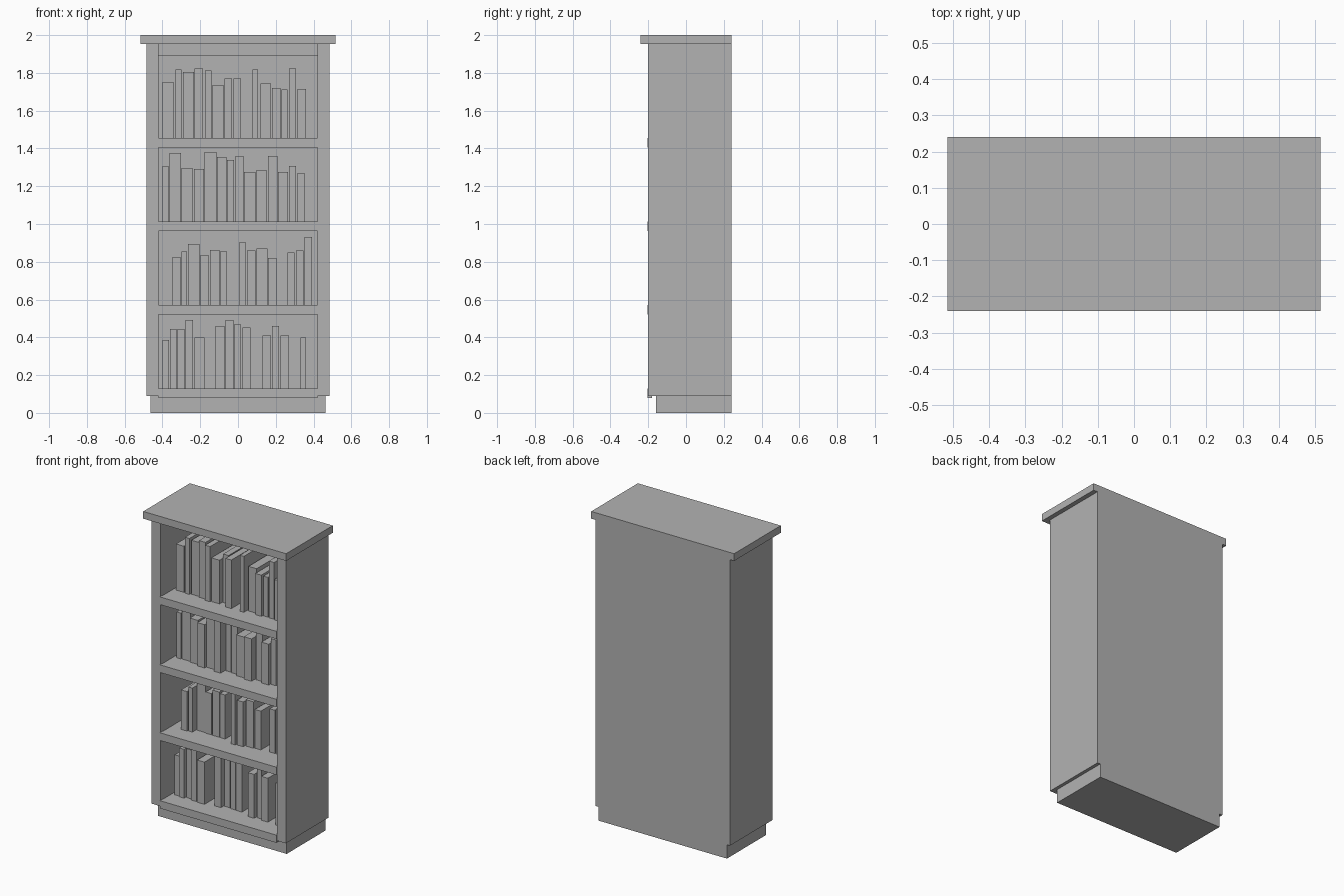
import bpy, bmesh, random
from mathutils import Matrix, Vector

random.seed(4)
grey = bpy.data.materials.new("plain_grey")
grey.diffuse_color = (0.45, 0.45, 0.45, 1)


def box(name, x0, x1, y0, y1, z0, z1):
    """Axis-aligned box given by its limits."""
    bm = bmesh.new()
    size = Vector((x1 - x0, y1 - y0, z1 - z0))
    centre = Vector((x0 + x1, y0 + y1, z0 + z1)) / 2
    bmesh.ops.create_cube(bm, size=1, matrix=Matrix.LocRotScale(centre, None, size))
    mesh = bpy.data.meshes.new(name)
    bm.to_mesh(mesh)
    bm.free()
    mesh.materials.append(grey)
    ob = bpy.data.objects.new(name, mesh)
    bpy.context.collection.objects.link(ob)
    return ob


BACK = 0.24      # rear plane shared by the whole case
INNER = 0.42     # half width of the opening

# Case
box("plinth", -0.463, 0.463, -0.16, BACK, 0, 0.09)
box("top_slab", -0.515, 0.515, -0.24, BACK, 1.953, 2.0)
box("left_side", -0.485, -INNER, -0.20, BACK, 0.09, 1.953)
box("right_side", INNER, 0.485, -0.20, BACK, 0.09, 1.953)
box("back_panel", -INNER, INNER, 0.22, BACK, 0.09, 1.953)
box("back_rail", -INNER, INNER, 0.19, 0.22, 1.893, 1.953)

# Books on each shelf, lowest first: left edge, right edge, top height
row_1 = [(-.40, -.364, .385), (-.361, -.326, .443), (-.321, -.284, .443),
         (-.279, -.239, .491), (-.231, -.178, .40), (-.12, -.072, .459),
         (-.067, -.025, .491), (-.02, .017, .467), (.023, .065, .451),
         (.129, .174, .411), (.181, .216, .459), (.224, .271, .411),
         (.33, .361, .40)]
row_2 = [(-.348, -.305, .825), (-.30, -.271, .854), (-.266, -.205, .894),
         (-.199, -.157, .836), (-.149, -.099, .862), (-.094, -.057, .854),
         (.007, .039, .904), (.047, .092, .859), (.099, .155, .87),
         (.16, .203, .82), (.261, .30, .849), (.306, .346, .859),
         (.351, .393, .931)]
row_3 = [(-.40, -.369, 1.308), (-.363, -.301, 1.377), (-.299, -.242, 1.297),
         (-.234, -.181, 1.292), (-.178, -.115, 1.382), (-.11, -.062, 1.355),
         (-.057, -.02, 1.339), (-.014, .028, 1.361), (.033, .092, 1.276),
         (.097, .152, 1.286), (.16, .208, 1.361), (.213, .266, 1.276),
         (.271, .306, 1.308), (.314, .353, 1.271)]
row_4 = [(-.40, -.342, 1.753), (-.332, -.30, 1.817), (-.292, -.234, 1.804),
         (-.231, -.184, 1.822), (-.176, -.141, 1.812), (-.136, -.078, 1.737),
         (-.072, -.033, 1.769), (-.025, .017, 1.769), (.078, .107, 1.817),
         (.118, .176, 1.743), (.181, .224, 1.721), (.229, .263, 1.711),
         (.271, .308, 1.822), (.316, .361, 1.716)]

# Shelves: board with a slightly proud front lip, then its books
for i, row in enumerate((row_1, row_2, row_3, row_4)):
    z = 0.128 + 0.4425 * i
    box(f"shelf_board_{i + 1}", -INNER, INNER, -0.18, 0.22, z - 0.038, z - 0.003)
    box(f"shelf_lip_{i + 1}", -INNER, INNER, -0.205, -0.18, z - 0.05, z)
    for j, (x0, x1, top) in enumerate(row):
        front = random.uniform(-0.095, -0.04)
        box(f"book_{i + 1}_{j + 1}", x0, x1, front, 0.2, z - 0.003, top)
